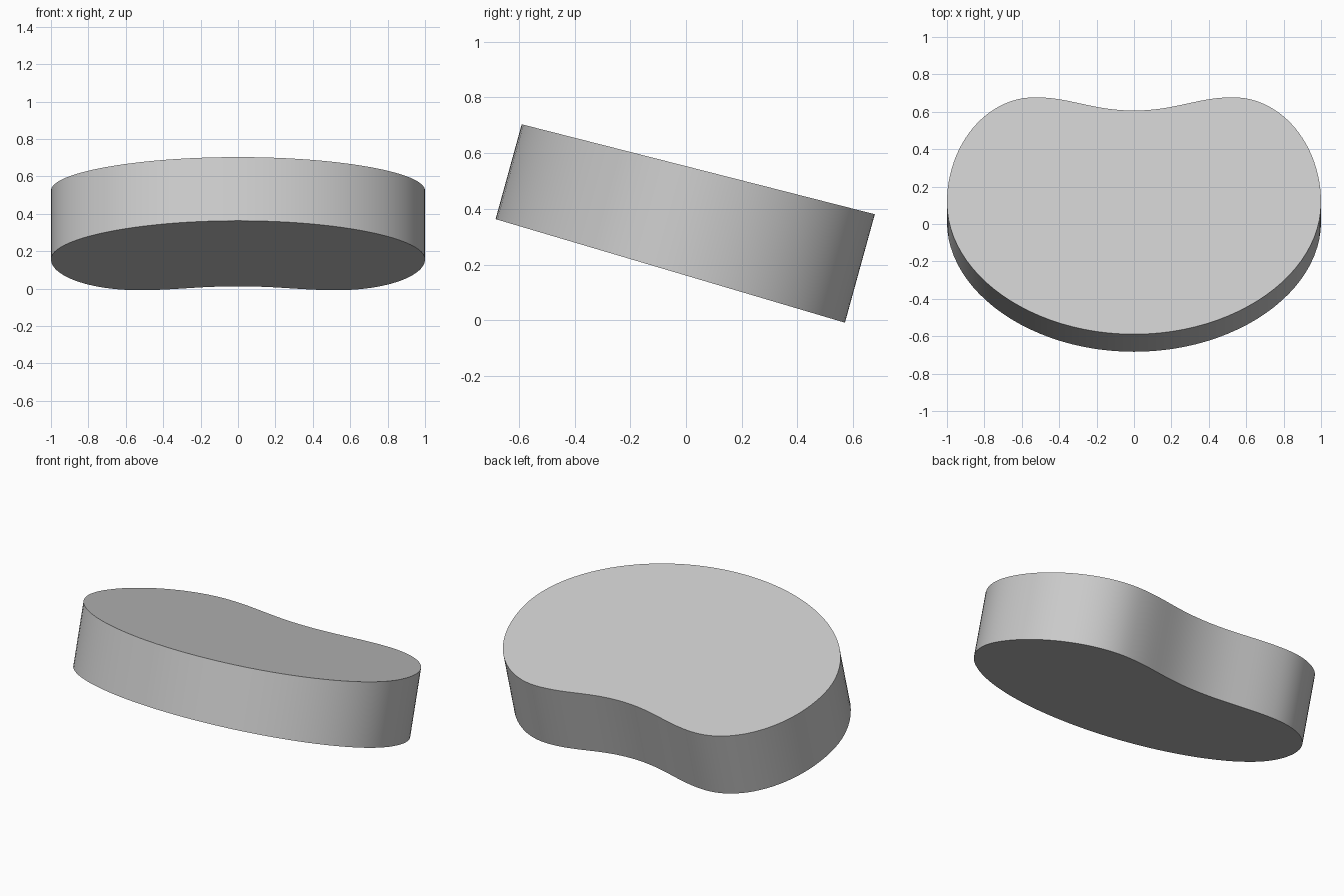
import bpy, bmesh
from math import radians
from mathutils import Matrix, Vector
from mathutils.geometry import interpolate_bezier

cube = bpy.data.objects.get("Cube")
if cube:
    bpy.data.objects.remove(cube, do_unlink=True)

# Single light grey material
grey = bpy.data.materials.new("light_grey")
grey.use_nodes = True
colour = (0.6, 0.6, 0.6, 1)
grey.diffuse_color = colour
grey.node_tree.nodes["Principled BSDF"].inputs["Base Color"].default_value = colour

# Half of the kidney outline: (incoming handle, point, outgoing handle)
half = [
    (None, (0, -0.755), (0.55, -0.755)),
    ((1, -0.42), (1, -0.03), (1, 0.29)),
    ((0.79, 0.552), (0.53, 0.552), (0.34, 0.552)),
    ((0.22, 0.479), (0, 0.479), None),
]
outline = []
for a, b in zip(half, half[1:]):
    pts = [Vector((*p, 0)) for p in (a[1], a[2], b[0], b[1])]
    outline += interpolate_bezier(*pts, 25)[:-1]
outline.append(Vector((*half[-1][1], 0)))
outline += [Vector((-p.x, p.y, 0)) for p in reversed(outline[1:-1])]

# Slab that grows slightly thicker towards the back
bm = bmesh.new()
middle, half_thick, taper = 0.345, 0.191, 0.0193
rings = []
for side in (-1, 1):
    rings.append([bm.verts.new((p.x, p.y, middle + side * (half_thick + taper * p.y)))
                  for p in outline])
bottom, top = rings
bm.faces.new(reversed(bottom))
bm.faces.new(top)
for i in range(len(outline)):
    j = (i + 1) % len(outline)
    bm.faces.new((bottom[i], bottom[j], top[j], top[i]))

# Round both rims
rims = [e for e in bm.edges if e.calc_face_angle() > radians(60)]
bmesh.ops.bevel(bm, geom=rims, offset=0.055, segments=6, profile=0.5, affect='EDGES')

# Tilt the slab down towards the back
bm.transform(Matrix.Rotation(radians(-15.4), 4, 'X'))
bm.normal_update()

mesh = bpy.data.meshes.new("kidney_cushion")
bm.to_mesh(mesh)
bm.free()
mesh.materials.append(grey)
cushion = bpy.data.objects.new("kidney_cushion", mesh)
bpy.context.collection.objects.link(cushion)
bpy.context.view_layer.objects.active = cushion
cushion.select_set(True)
bpy.ops.object.shade_smooth_by_angle(angle=radians(30))
